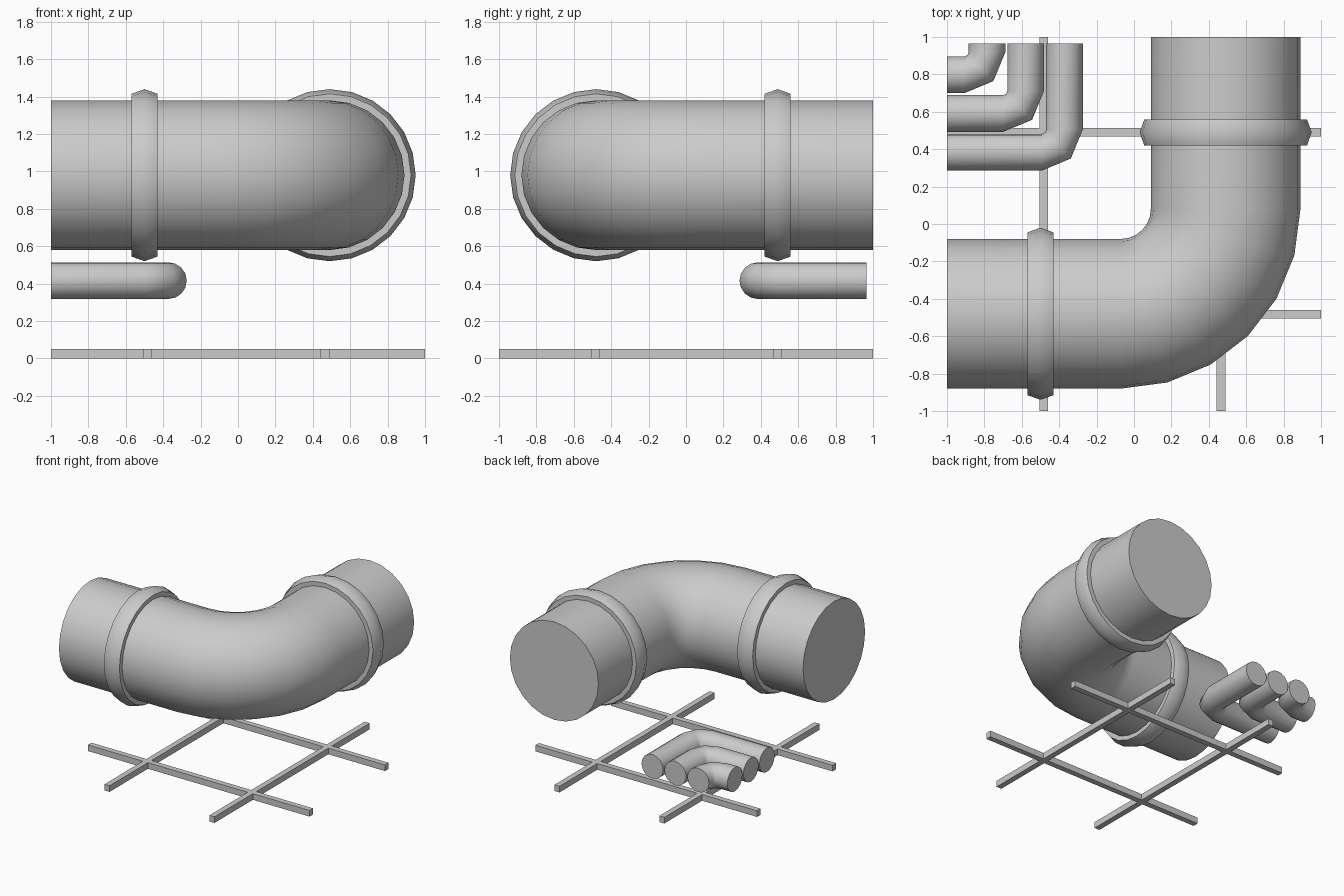
import bpy, bmesh
from math import sin, cos, pi, radians
from mathutils import Vector

if "Cube" in bpy.data.objects:
    bpy.data.objects.remove(bpy.data.objects["Cube"])


def finish(name, bm, angle=None):
    bmesh.ops.recalc_face_normals(bm, faces=bm.faces)
    me = bpy.data.meshes.new(name)
    bm.to_mesh(me)
    bm.free()
    if angle:
        me.shade_smooth()
        me.set_sharp_from_angle(angle=radians(angle))
    ob = bpy.data.objects.new(name, me)
    bpy.context.collection.objects.link(ob)
    return ob


def sweep(name, stations, sides, angle):
    """Closed tube through stations of (centre, heading in the xy plane, radius)."""
    bm = bmesh.new()
    rings = []
    for centre, heading, r in stations:
        side = Vector((sin(heading), -cos(heading), 0))
        rings.append([bm.verts.new(Vector(centre) + side * r * cos(2 * pi * i / sides)
                                   + Vector((0, 0, r * sin(2 * pi * i / sides))))
                      for i in range(sides)])
    for a, b in zip(rings, rings[1:]):
        for i in range(sides):
            j = (i + 1) % sides
            bm.faces.new((a[i], a[j], b[j], b[i]))
    bm.faces.new(rings[0])
    bm.faces.new(rings[-1])
    return finish(name, bm, angle)


def elbow_pipe(name, x, y, z, r, bend, steps, end_y, sides):
    """Runs along +x at the given y, turns left, then runs along +y at the given x."""
    cx, cy = x - bend, y + bend
    st = [((-1, y, z), 0, r)]
    for k in range(steps + 1):
        t = pi / 2 * k / steps
        st.append(((cx + bend * sin(t), cy - bend * cos(t), z), t, r))
    st.append(((x, end_y, z), pi / 2, r))
    return sweep(name, st, sides, 50)


def collar(name, centre, heading):
    d = Vector((cos(heading), sin(heading), 0))
    c = Vector(centre)
    prof = [(-0.07, 0.39), (-0.07, 0.435), (0, 0.46), (0.07, 0.435), (0.07, 0.39)]
    return sweep(name, [(c + d * o, heading, r) for o, r in prof], 24, 50)


def bar(name, centre, size):
    bm = bmesh.new()
    bmesh.ops.create_cube(bm, size=1)
    for v in bm.verts:
        v.co = Vector(centre) + Vector([a * b for a, b in zip(v.co, size)])
    return finish(name, bm)


# Large elbow pipe and its two collars
elbow_pipe("large_pipe", 0.49, -0.48, 0.98, 0.4, 0.56, 6, 1.0, 24)
collar("collar_left", (-0.5, -0.48, 0.98), 0)
collar("collar_back", (0.49, 0.49, 0.98), pi / 2)

# Three nested small pipes
for i in range(3):
    s = 0.207 * i
    elbow_pipe(f"small_pipe_{i + 1}", -0.372 - s, 0.384 + s, 0.416, 0.098, 0.12, 2, 0.965, 16)

# Crossed floor bars
for i, (x, y) in enumerate([(-0.482, -0.483), (0.465, 0.49)]):
    bar(f"floor_bar_across_{i + 1}", (0, y, 0.025), (2, 0.046, 0.05))
    bar(f"floor_bar_along_{i + 1}", (x, 0, 0.025), (0.046, 2, 0.05))
